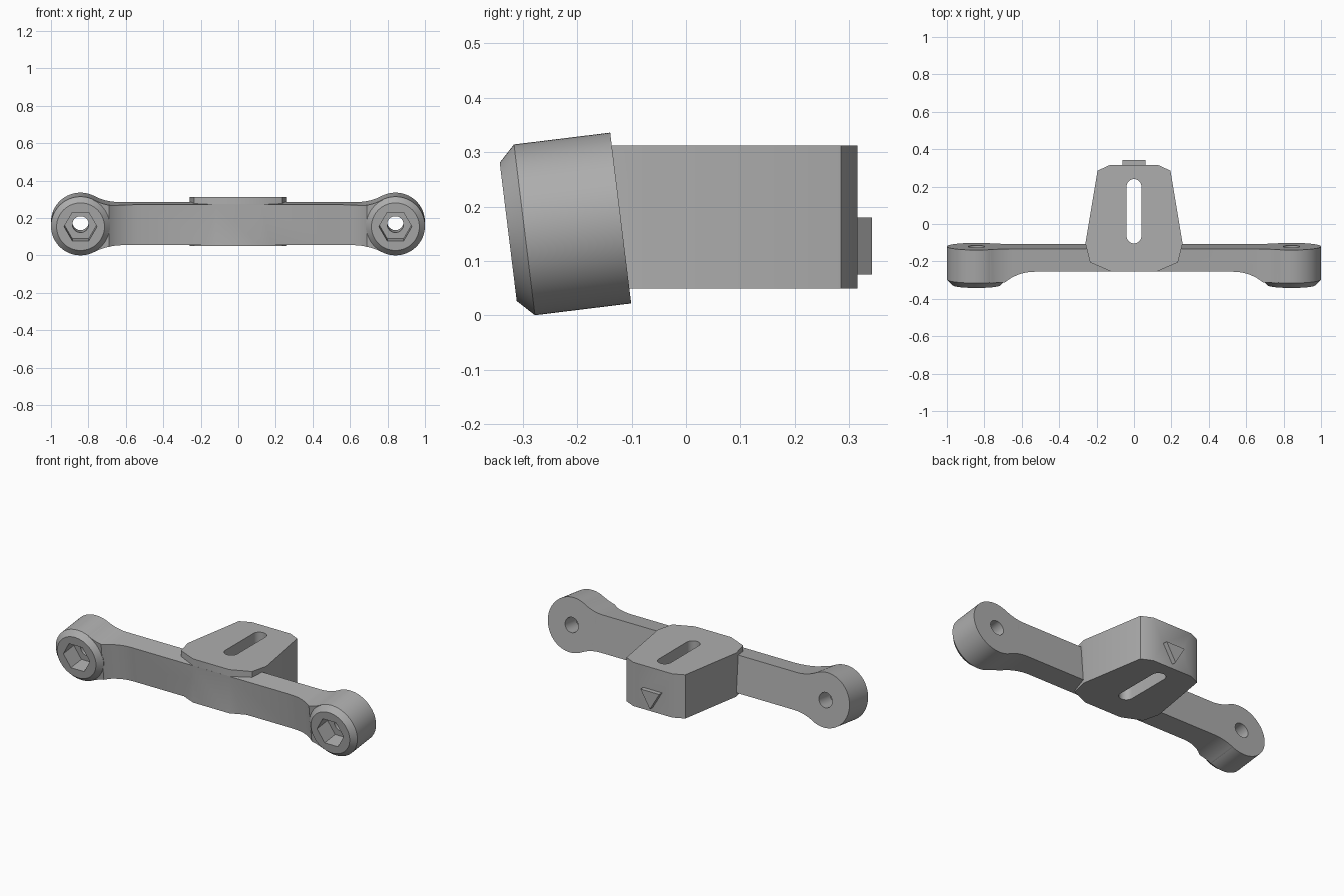
import bpy, bmesh
from math import sin, cos, pi, radians, atan2
from mathutils import Matrix

if "Cube" in bpy.data.objects:
    bpy.data.objects.remove(bpy.data.objects["Cube"])

grey = bpy.data.materials.new("matte grey")
grey.use_nodes = True
colour = (0.42, 0.42, 0.42, 1)
grey.diffuse_color = colour
grey.node_tree.nodes["Principled BSDF"].inputs["Base Color"].default_value = colour

# The arm leans back about the x axis; its origin is the middle of its back face
LEAN = Matrix.Translation((0, -0.12, 0.179)) @ Matrix.Rotation(radians(7), 4, "X")
BOSS_X, BOSS_R, DEPTH, CHAMFER = 0.842, 0.158, 0.208, 0.03
BAR_H, BAR_D = 0.108, 0.123


def arc(cx, cy, r, a0, a1, n):
    return [(cx + r * cos(a0 + (a1 - a0) * i / n), cy + r * sin(a0 + (a1 - a0) * i / n))
            for i in range(n + 1)]


def ring(cx, r, n):
    return arc(cx, 0, r, 0, 2 * pi, n)[:-1]


def mirror(half):
    return half + [(-x, y) for x, y in reversed(half)]


def loft(name, axis, sections, matrix=Matrix()):
    """Closed solid through outlines (points, position along axis)."""
    bm = bmesh.new()
    rows = [[bm.verts.new((p, t, q) if axis == "Y" else (p, q, t)) for p, q in pts]
            for pts, t in sections]
    for a, b in zip(rows, rows[1:]):
        for i in range(len(a)):
            j = (i + 1) % len(a)
            bm.faces.new((a[i], a[j], b[j], b[i]))
    bm.faces.new(rows[0])
    bm.faces.new(rows[-1])
    bmesh.ops.recalc_face_normals(bm, faces=bm.faces)
    bm.transform(matrix)
    mesh = bpy.data.meshes.new(name)
    bm.to_mesh(mesh)
    bm.free()
    mesh.materials.append(grey)
    obj = bpy.data.objects.new(name, mesh)
    bpy.context.collection.objects.link(obj)
    return obj


def combine(target, other, operation):
    mod = target.modifiers.new("combine", "BOOLEAN")
    mod.operation, mod.solver, mod.object = operation, "EXACT", other
    bpy.context.view_layer.objects.active = target
    bpy.ops.object.modifier_apply(modifier=mod.name)
    bpy.data.objects.remove(other)


# Arm: waisted outline seen from the front
R = 0.267
fillet_x, fillet_z = BOSS_X - 0.2, BAR_H + R
touch = atan2(-fillet_z, BOSS_X - fillet_x)
upper = arc(fillet_x, fillet_z, R, -pi / 2, touch, 16) + [(BOSS_X, 0.139)]
half = [(x, -z) for x, z in upper] + upper[::-1]
bracket = loft("bracket", "Y", [(mirror(half), -DEPTH), (mirror(half), 0)], LEAN)

# Arm: front face sweeping forward into the bosses
sweep = arc(0.53, -BAR_D - 0.253, 0.253, pi / 2, pi / 2 - 0.685, 16)
front = sweep + [(BOSS_X, sweep[-1][1]), (BOSS_X, 0)]
depth_shape = loft("depth_shape", "Z", [(mirror(front), -0.3), (mirror(front), 0.3)], LEAN)
combine(bracket, depth_shape, "INTERSECT")

# Round end bosses with a chamfered front rim
for side in (-1, 1):
    x = side * BOSS_X
    full, small = ring(x, BOSS_R, 96), ring(x, BOSS_R - CHAMFER, 96)
    boss = loft("boss", "Y", [(small, -DEPTH), (full, CHAMFER - DEPTH), (full, 0)], LEAN)
    combine(bracket, boss, "UNION")

# Central mounting block
block_half = [(0.12, -0.255), (0.235, -0.205), (0.26, -0.105), (0.195, 0.285), (0.13, 0.315)]
block = mirror(block_half)
combine(bracket, loft("block", "Z", [(block, 0.05), (block, 0.312)]), "UNION")

# Raised triangle on the back of the block, pointing down
triangle = [(-0.062, 0.18), (0.062, 0.18), (0, 0.075)]
combine(bracket, loft("arrow", "Y", [(triangle, 0.3), (triangle, 0.342)]), "UNION")

# Long slot through the block
slot = arc(0, 0.2, 0.04, 0, pi, 16) + arc(0, -0.064, 0.04, pi, 2 * pi, 16)
combine(bracket, loft("slot", "Z", [(slot, -0.1), (slot, 0.5)]), "DIFFERENCE")

# Bolt hole and hexagonal nut pocket in each boss
for side in (-1, 1):
    for radius, sides, start, end in ((0.044, 48, -0.4, 0.1), (0.088, 6, -0.4, -0.108)):
        outline = ring(side * BOSS_X, radius, sides)
        cutter = loft("cutter", "Y", [(outline, start), (outline, end)], LEAN)
        combine(bracket, cutter, "DIFFERENCE")

bpy.ops.object.select_all(action="DESELECT")
bracket.select_set(True)
bpy.context.view_layer.objects.active = bracket
bpy.ops.object.shade_smooth_by_angle(angle=radians(28))
